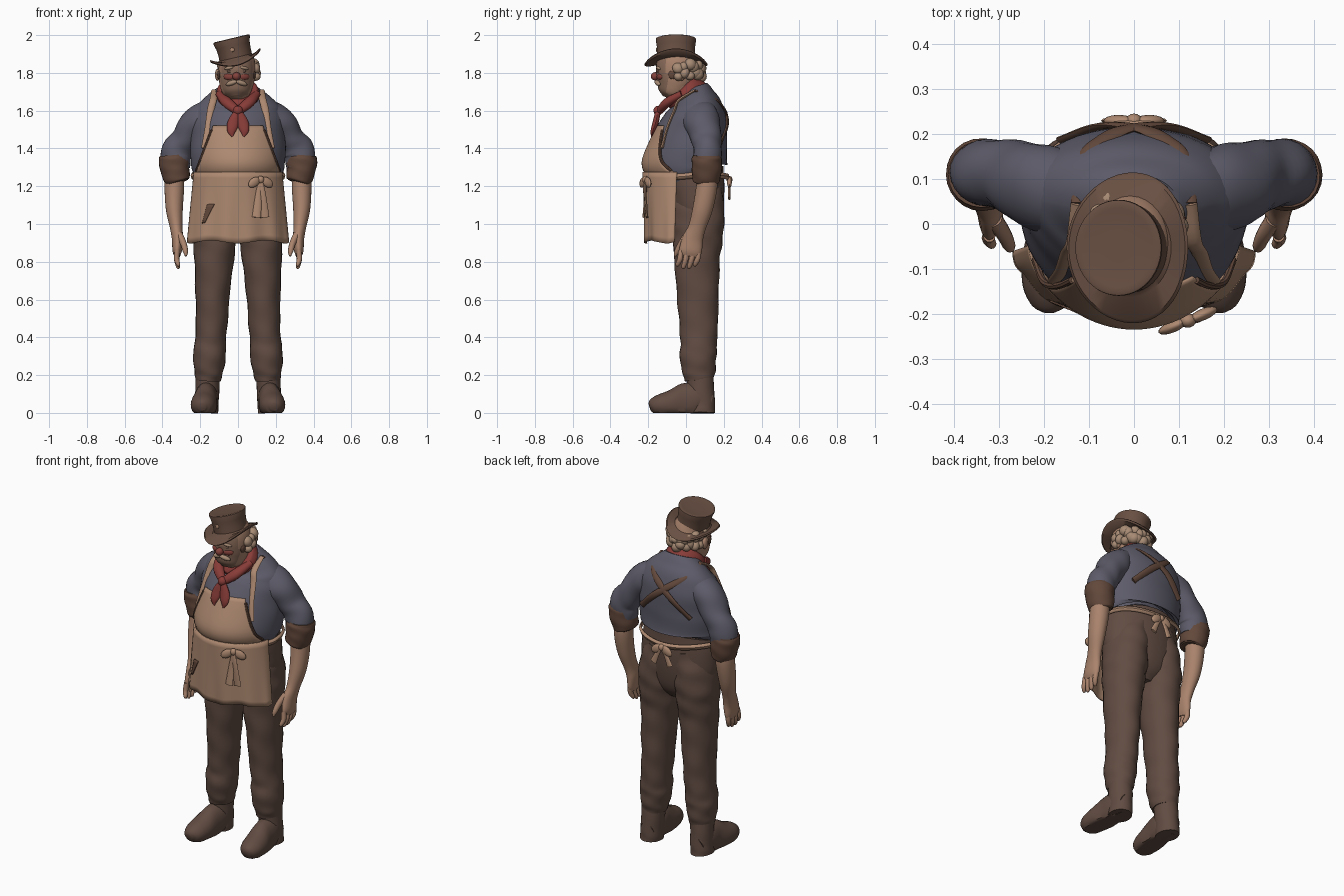
import bpy, bmesh, random
from math import sin, cos, pi, sqrt, copysign
from mathutils import Vector, Matrix, Euler

if "Cube" in bpy.data.objects:
    bpy.data.objects.remove(bpy.data.objects["Cube"])
random.seed(4)


def material(name, red, green, blue):
    linear = [(c / 255) ** 2.2 for c in (red, green, blue)] + [1]
    mat = bpy.data.materials.new(name)
    mat.use_nodes = True
    mat.diffuse_color = linear
    mat.node_tree.nodes["Principled BSDF"].inputs["Base Color"].default_value = linear
    return mat


SKIN = material("skin", 168, 130, 108)
FACE = material("weathered face", 138, 108, 91)
HAIR = material("sandy grey hair", 166, 138, 116)
BLUSH = material("ruddy nose", 132, 68, 62)
HAT = material("brown felt", 104, 80, 68)
SHIRT = material("slate blue cotton", 92, 91, 104)
SCARF = material("faded red cloth", 134, 62, 58)
APRON = material("tan canvas", 172, 136, 112)
STRAP = material("dark strap brown", 98, 73, 61)
TROUSERS = material("brown wool and leather", 97, 77, 68)


def finish(name, bm, mat, thick=0, sharp=0.7):
    """Turn a bmesh into a smooth shaded object."""
    bmesh.ops.recalc_face_normals(bm, faces=bm.faces)
    mesh = bpy.data.meshes.new(name)
    bm.to_mesh(mesh)
    bm.free()
    mesh.materials.append(mat)
    obj = bpy.data.objects.new(name, mesh)
    bpy.context.collection.objects.link(obj)
    if thick:
        solid = obj.modifiers.new("thickness", "SOLIDIFY")
        solid.thickness, solid.offset = thick, 0
    bpy.ops.object.select_all(action="DESELECT")
    obj.select_set(True)
    bpy.context.view_layer.objects.active = obj
    bpy.ops.object.shade_smooth_by_angle(angle=sharp)
    return obj


def skin_rows(name, rows, mat, closed=True, caps=True, thick=0):
    """Bridge rows of points into a surface."""
    bm = bmesh.new()
    grid = [[bm.verts.new(p) for p in row] for row in rows]
    count = len(rows[0])
    for low, high in zip(grid, grid[1:]):
        for i in range(count if closed else count - 1):
            j = (i + 1) % count
            bm.faces.new((low[i], low[j], high[j], high[i]))
    if closed and caps:
        bm.faces.new(grid[0])
        bm.faces.new(grid[-1])
    return finish(name, bm, mat, thick)


def spline(points, steps=6):
    """Catmull-Rom curve through tuples of any length."""
    pts = [Vector(p) for p in points]
    ext = [2 * pts[0] - pts[1]] + pts + [2 * pts[-1] - pts[-2]]
    out = []
    for a, b, c, d in zip(ext, ext[1:], ext[2:], ext[3:]):
        for k in range(steps):
            t = k / steps
            out.append(b + (c - a) * (t / 2) + (2 * a - 5 * b + 4 * c - d) * (t * t / 2)
                       + (3 * b - a - 3 * c + d) * (t ** 3 / 2))
    return out + [pts[-1]]


def power(value, exponent):
    return copysign(abs(value) ** exponent, value)


def sweep(name, points, mat, fold=0, sides=24, floor=False, front=1, back=1):
    """Rounded tube through (x, y, z, width radius, depth radius)."""
    path = spline(points)
    centres = [Vector(p[:3]) for p in path]
    rows = []
    for i, p in enumerate(path):
        t = (centres[min(i + 1, len(path) - 1)] - centres[max(i - 1, 0)]).normalized()
        u = (Vector((1, 0, 0)) - t * t.x).normalized()
        v = t.cross(u)
        row = []
        for k in range(sides):
            a = 2 * pi * k / sides
            r = 1 + fold * (sin(2 * a + i * 0.9) + 0.6 * sin(3 * a - i * 0.7))
            depth = power(sin(a), front if sin(a) < 0 else back)
            q = centres[i] + u * (p[3] * r * cos(a)) + v * (p[4] * r * depth)
            if floor:
                q.z = max(q.z, 0)
            row.append(q)
        rows.append(row)
    return skin_rows(name, rows, mat)


def ball(name, centre, size, mat, turn=(0, 0, 0)):
    bm = bmesh.new()
    place = Matrix.Translation(centre) @ Euler(turn).to_matrix().to_4x4() @ Matrix.Diagonal((*size, 1))
    bmesh.ops.create_uvsphere(bm, u_segments=16, v_segments=10, radius=1, matrix=place)
    return finish(name, bm, mat)


def mirrored(points, s):
    return [(p[0] * s, *p[1:]) for p in points]


# Shirt body: pointed belly, broad back, and a lookup so cloth can be laid over it
BELLY, SPINE = 1.25, 0.85
TORSO = [(0, .03, 1.235, .2, .16), (0, .012, 1.26, .232, .202), (0, .003, 1.33, .25, .217),
         (0, .027, 1.45, .25, .195), (0, .05, 1.55, .245, .168), (0, .055, 1.62, .222, .14),
         (0, .045, 1.675, .165, .108), (0, .03, 1.72, .1, .085)]
sweep("shirt_body", TORSO, SHIRT, fold=0.005, sides=48, front=BELLY, back=SPINE)
TORSO_CURVE = spline(TORSO)


def on_torso(x, z, back=False, lift=0.016):
    for low, high in zip(TORSO_CURVE, TORSO_CURVE[1:]):
        if low[2] <= z <= high[2]:
            p = low.lerp(high, (z - low[2]) / (high[2] - low[2]))
            reach = p[4] * sqrt(max(0.02, 1 - (x / p[3]) ** 2)) ** (SPINE if back else BELLY) + lift
            return (x, p[1] + (reach if back else -reach), z)


# Trouser seat, legs and boots
sweep("trouser_seat", [(0, .06, .9, .07, .06), (0, .06, .96, .17, .11), (0, .058, 1.06, .228, .138),
                       (0, .045, 1.18, .236, .16), (0, .025, 1.265, .228, .178)], TROUSERS, sides=40)
for side, s in (("left", 1), ("right", -1)):
    leg = [(.09, .055, 1.2, .09, .135), (.105, .06, 1.1, .115, .14), (.118, .064, 1.0, .119, .138),
           (.123, .062, .91, .114, .13), (.127, .058, .8, .104, .12),
           (.134, .062, .65, .092, .112), (.138, .066, .5, .085, .104), (.146, .068, .38, .082, .097),
           (.151, .064, .3, .087, .097), (.155, .068, .22, .076, .088), (.158, .07, .17, .066, .075)]
    sweep(side + "_trouser_leg", mirrored(leg, s), TROUSERS, fold=0.018)
    shaft = [(.158, .07, .25, .066, .072), (.162, .078, .14, .064, .07),
             (.165, .082, .05, .062, .072), (.168, .082, 0, .062, .072)]
    sweep(side + "_boot_shaft", mirrored(shaft, s), TROUSERS, fold=0.01)
    foot = [(.165, .13, .05, .045, .06), (.167, .06, .07, .062, .09), (.172, -.01, .055, .063, .1),
            (.18, -.08, .045, .069, .076), (.186, -.14, .04, .063, .058),
            (.19, -.175, .035, .045, .042), (.191, -.192, .03, .02, .022)]
    sweep(side + "_boot_foot", mirrored(foot, s), TROUSERS, floor=True)

# Arms: sleeve, rolled cuff, forearm and hand
for side, s in (("left", 1), ("right", -1)):
    sleeve = [(.13, .06, 1.595, .07, .1), (.215, .084, 1.535, .088, .096), (.28, .108, 1.45, .074, .08),
              (.325, .114, 1.38, .083, .074), (.33, .11, 1.3, .074, .074)]
    sweep(side + "_sleeve", mirrored(sleeve, s), SHIRT, fold=0.022)
    cuff = [(.34, .11, 1.365, .074, .074), (.338, .11, 1.34, .082, .08), (.333, .11, 1.285, .077, .079),
            (.322, .105, 1.232, .067, .072), (.319, .104, 1.22, .055, .06)]
    sweep(side + "_cuff", mirrored(cuff, s), STRAP, fold=0.014)
    forearm = [(.335, .112, 1.3, .05, .05), (.337, .11, 1.2, .052, .056), (.337, .088, 1.08, .045, .053),
               (.327, .058, .98, .033, .046), (.32, .036, .92, .03, .055),
               (.322, .024, .86, .025, .06), (.322, .018, .83, .016, .052)]
    sweep(side + "_forearm", mirrored(forearm, s), SKIN)
    for n in range(4):
        y = -0.026 + 0.031 * n
        drop = 0.757 + 0.012 * abs(n - 1.5)
        finger = [(.322, y, .86, .014, .015), (.325, y - .006, .815, .014, .015),
                  (.317, y - .018, drop + .012, .011, .012), (.313, y - .02, drop, .004, .005)]
        sweep(f"{side}_finger_{n + 1}", mirrored(finger, s), SKIN, sides=10)
    thumb = [(.312, .01, .945, .02, .02), (.29, -.022, .9, .017, .018),
             (.278, -.048, .855, .014, .014), (.276, -.058, .83, .005, .006)]
    sweep(side + "_thumb", mirrored(thumb, s), SKIN, sides=12)


# Apron bib, skirt, stain and waistband
def bib_half(z):
    return 0.225 - (z - 1.27) * 0.38


def skirt_point(u, v, lift=0):
    a = pi + pi * u
    x = (0.23 + 0.036 * v) * power(cos(a), 1.1)
    y = -0.048 - 0.012 * v - (0.178 - 0.022 * v) * abs(sin(a)) ** 1.1
    return (x, y + 0.006 * v * sin(11 * a) - lift, 1.275 - 0.37 * v + 0.008 * v * sin(5 * a))


heights = [1.26 + 0.26 * k / 12 for k in range(13)]
skin_rows("apron_bib", [[on_torso(bib_half(z) * (i / 12 - 1), z) for i in range(25)] for z in heights],
          APRON, closed=False, thick=0.01)
skin_rows("apron_skirt", [[skirt_point(i / 48, k / 12) for i in range(49)] for k in range(13)],
          APRON, closed=False, thick=0.01)
skin_rows("apron_stain", [[skirt_point(.225 + .035 * (1 - k / 6) + (.06 - .035 * k / 6) * i / 6,
                                       .47 + .27 * k / 6, .008) for i in range(7)] for k in range(7)],
          STRAP, closed=False, thick=0.004)
band = []
for z, grow in ((1.24, .006), (1.255, .012), (1.27, .006)):
    row = []
    for i in range(48):
        a = 2 * pi * i / 48
        depth = power(sin(a), BELLY if sin(a) < 0 else SPINE)
        row.append(((.236 + grow) * cos(a), .012 + (.204 + grow) * depth, z + .006 * sin(3 * a)))
    band.append(row)
skin_rows("apron_waistband", band, APRON, caps=False, thick=0.006)
for side, s in (("left", 1), ("right", -1)):
    trim = [(*on_torso(s * bib_half(z), z, lift=.018), .008, .008) for z in heights[1::2]]
    sweep(side + "_bib_trim", trim, STRAP, sides=8)


# Tied bows at the front and back of the waist
def bow(name, x, y, z, drop, spread, wide, yaw):
    ball(name + "_knot", (x, y, z), (.018, .016, .02), APRON)
    for side, s in (("left", 1), ("right", -1)):
        ball(f"{name}_{side}_loop", (x + s * .034, y + s * yaw * .034, z - .014), (.038, .013, .024),
             APRON, (0, s * .6, yaw))
        tail = [(x, y, z, .01, .008), (x + s * spread * .5, y, z - drop * .4, wide * .7, .007),
                (x + s * spread, y + s * yaw * spread, z - drop, wide, .007)]
        sweep(f"{name}_{side}_tail", tail, APRON, sides=10)


bow("front_bow", .12, -.215, 1.235, .2, .022, .024, .4)
bow("back_bow", 0, .23, 1.235, .1, .055, .02, 0)

# Shoulder straps, crossing high on the back
for side, s in (("left", 1), ("right", -1)):
    front = [on_torso(x, z, lift=.008) for x, z in ((.176, 1.4), (.158, 1.5), (.145, 1.6), (.132, 1.655))]
    top = (.122, .045, 1.706)
    back = [on_torso(x, z, True, .003)
            for x, z in ((.108, 1.665), (.07, 1.63), (.012, 1.585), (-.07, 1.52), (-.16, 1.43))]
    for part, path, mat in (("front", front + [top], APRON), ("back", [top] + back, STRAP)):
        sweep(f"{side}_{part}_strap", mirrored([(*p, .019, .008) for p in path], s), mat, sides=10)

# Neck, neckerchief and its tails
sweep("neck", [(0, .03, 1.62, .075, .075), (0, -.005, 1.7, .075, .08), (0, -.03, 1.77, .07, .08)], SKIN)
sweep("neckerchief", [(0, .045, 1.63, .12, .115), (0, .01, 1.675, .117, .115),
                      (0, -.02, 1.705, .107, .108), (0, -.028, 1.713, .08, .09)], SCARF, fold=0.012)
ball("neckerchief_knot", (0, -.148, 1.6), (.026, .024, .026), SCARF)
for side, s in (("left", 1), ("right", -1)):
    wrap = [(.1, -.02, 1.69, .02, .018), (.06, -.098, 1.645, .03, .024), (.006, -.138, 1.6, .022, .02)]
    sweep(side + "_neckerchief_wrap", mirrored(wrap, s), SCARF, sides=14)
    tail = [(.004, -.148, 1.6, .014, .014), (.024, -.16, 1.54, .03, .016),
            (.034, -.175, 1.495, .024, .012), (.03, -.182, 1.462, .004, .004)]
    sweep(side + "_neckerchief_tail", mirrored(tail, s), SCARF, sides=12)

# Head, with the front of the face darker than the rest
head = sweep("head", [(-.008, -.09, 1.665, .03, .035), (-.008, -.08, 1.69, .07, .072),
                      (-.008, -.06, 1.74, .09, .1), (-.006, -.045, 1.8, .098, .115),
                      (-.006, -.045, 1.86, .094, .11), (-.02, -.045, 1.91, .075, .09)], SKIN, sides=32)
head.data.materials.append(FACE)
for face in head.data.polygons:
    if face.center.y < -.1:
        face.material_index = 1
ball("nose", (-.008, -.164, 1.782), (.022, .022, .022), BLUSH)
for side, s in (("left", 1), ("right", -1)):
    x = -.008
    ball(side + "_cheek", (x + s * .04, -.139, 1.78), (.031, .012, .018), BLUSH, (0, 0, s * .4))
    ball(side + "_eye", (x + s * .036, -.146, 1.808), (.014, .006, .007), TROUSERS)
    ball(side + "_brow", (x + s * .04, -.145, 1.826), (.026, .011, .009), HAIR, (0, s * .2, s * .35))
    ball(side + "_moustache", (x + s * .026, -.15, 1.747), (.034, .014, .013), HAIR, (0, s * .3, s * .3))
    ball(side + "_ear", (x + s * .1, -.025, 1.79), (.014, .022, .032), SKIN)
    ball(side + "_sideburn", (x + s * .092, -.07, 1.79), (.01, .024, .024), STRAP)

# Uneven curls around the sides and back of the head
for n in range(26):
    a = -0.05 + (pi + 0.1) * (n % 13) / 12 + random.uniform(-.08, .08)
    z = 1.79 + 0.045 * (n // 13) + random.uniform(-.012, .012)
    size = [random.uniform(.022, .034) for axis in "xyz"]
    ball(f"hair_curl_{n + 1}", (.003 + .09 * cos(a), -.03 + .108 * sin(a), z), size, HAIR, (n, n * .7, 0))

# Tilted hat: brim curls up at the sides, crown flares to the top
HAT_PLACE = Matrix.Translation((-.008, -.053, 1.866)) @ Matrix.Rotation(-.235, 4, "Y")
PROFILE = [(.08, .1, -.008), (.132, .16, -.008), (.139, .168, 0), (.133, .161, .007), (.096, .11, .008),
           (.088, .1, .016), (.088, .1, .045), (.091, .102, .08), (.099, .107, .111), (.098, .106, .117),
           (.09, .098, .12), (.08, .088, .118), (.03, .033, .117)]
hat_rows = []
for rx, ry, z in PROFILE:
    lift = 1.1 * max(0, rx - .09) if z < .01 else 0
    hat_rows.append([HAT_PLACE @ Vector((rx * cos(a), ry * sin(a), z + lift * (cos(a) ** 2 - .45)))
                     for a in (2 * pi * i / 48 for i in range(48))])
skin_rows("hat", hat_rows, HAT)
ball("hat_pin", HAT_PLACE @ Vector((-.008, -.102, .06)), (.011, .004, .011), APRON)
